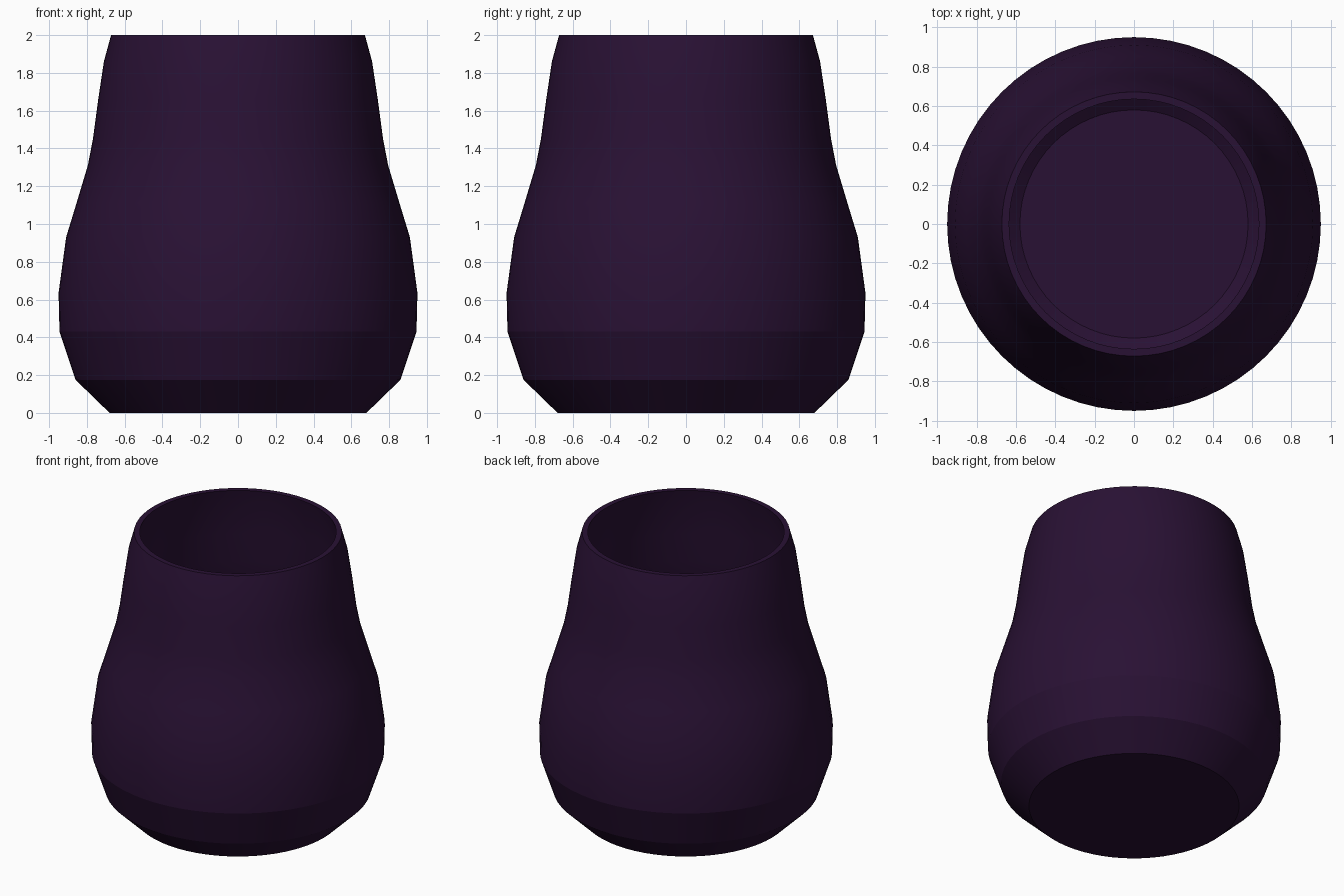
import bpy, bmesh, math
from mathutils import Vector

if "Cube" in bpy.data.objects:
    bpy.data.objects.remove(bpy.data.objects["Cube"])

# Colour
mat = bpy.data.materials.new("dark plum")
mat.diffuse_color = (0.022, 0.0055, 0.034, 1)
mat.use_nodes = True
mat.node_tree.nodes["Principled BSDF"].inputs["Base Color"].default_value = mat.diffuse_color

# Closed wall profile (radius, height): outside going up, inside going down
outer = [(0, 0), (0.68, 0), (0.86, 0.175), (0.945, 0.43), (0.95, 0.635),
         (0.91, 0.93), (0.855, 1.11), (0.795, 1.31), (0.768, 1.45),
         (0.74, 1.66), (0.71, 1.86), (0.672, 2.0)]
inner = [(0.635, 2.0), (0.672, 1.85), (0.70, 1.66), (0.728, 1.45),
         (0.755, 1.30), (0.815, 1.10), (0.87, 0.92), (0.908, 0.635),
         (0.905, 0.44), (0.82, 0.22), (0.58, 0.05), (0, 0.05)]
profile = outer + inner

# Lathe the profile around z
bm = bmesh.new()
verts = [bm.verts.new((r, 0, z)) for r, z in profile]
edges = [bm.edges.new(pair) for pair in zip(verts, verts[1:])]
bmesh.ops.spin(bm, geom=verts + edges, cent=(0, 0, 0), axis=(0, 0, 1),
               angle=math.tau, steps=64, use_merge=True)
bmesh.ops.remove_doubles(bm, verts=bm.verts, dist=1e-4)
bmesh.ops.recalc_face_normals(bm, faces=bm.faces)

mesh = bpy.data.meshes.new("vase")
bm.to_mesh(mesh)
bm.free()
mesh.materials.append(mat)
vase = bpy.data.objects.new("vase", mesh)
bpy.context.collection.objects.link(vase)

# Soft round sides, crisp lower bands and rim
bpy.context.view_layer.objects.active = vase
vase.select_set(True)
bpy.ops.object.shade_smooth_by_angle(angle=math.radians(12))
